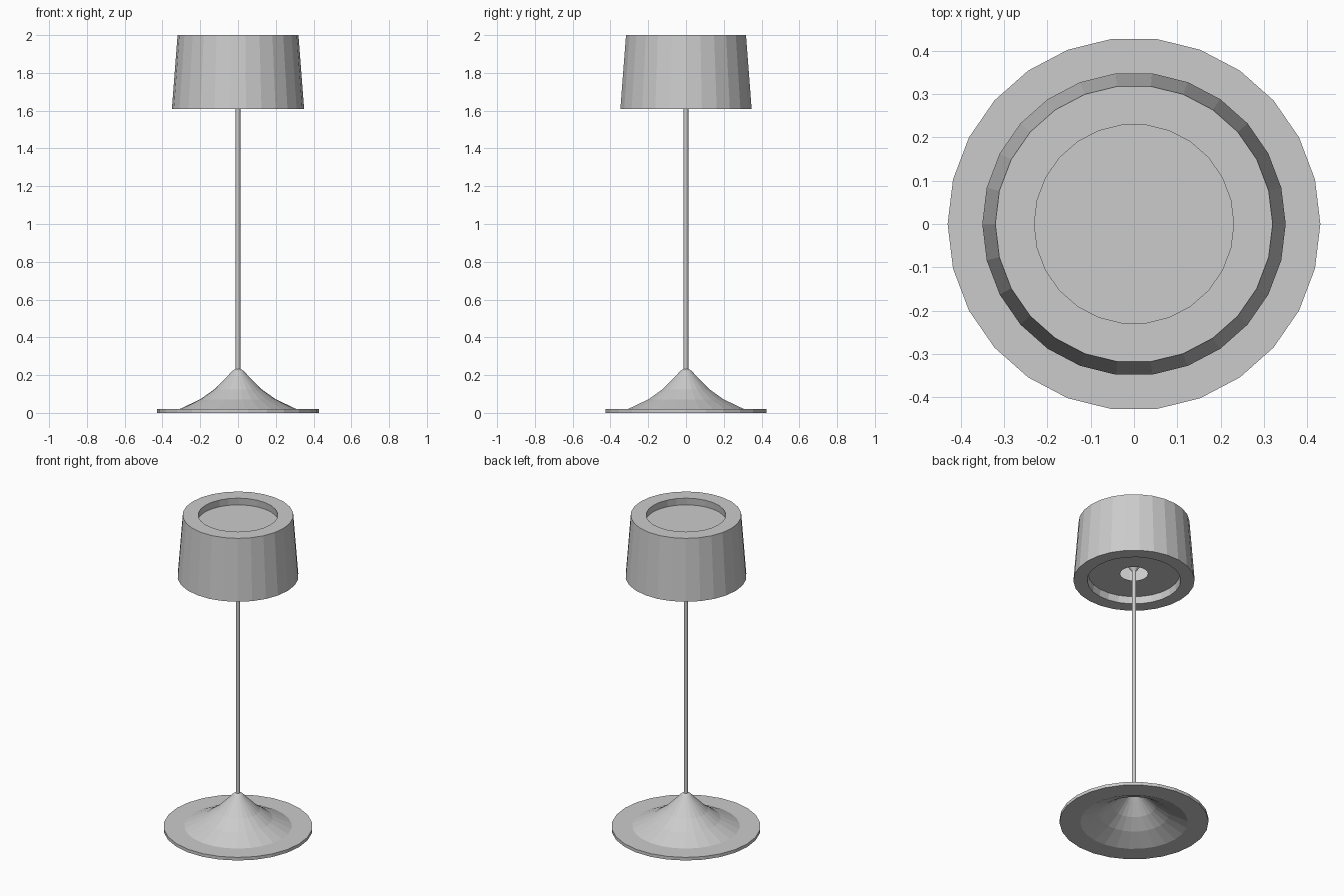
import bpy, bmesh
from math import cos, sin, tau

if "Cube" in bpy.data.objects:
    bpy.data.objects.remove(bpy.data.objects["Cube"])


def lathe(name, profile, sides=26, closed=False):
    """Revolve (radius, z) points around z; radius 0 becomes a single pole point."""
    bm = bmesh.new()
    rings = []
    for r, z in profile:
        if r == 0:
            rings.append([bm.verts.new((0, 0, z))] * sides)
        else:
            rings.append([bm.verts.new((r * cos(tau * i / sides), r * sin(tau * i / sides), z))
                          for i in range(sides)])
    pairs = list(zip(rings, rings[1:]))
    if closed:
        pairs.append((rings[-1], rings[0]))
    for a, b in pairs:
        for i in range(sides):
            j = (i + 1) % sides
            corners = list(dict.fromkeys([a[i], a[j], b[j], b[i]]))
            bm.faces.new(corners)
    # merge coplanar wedges of flat discs and rims left separate; only orient normals
    bmesh.ops.recalc_face_normals(bm, faces=bm.faces[:])
    mesh = bpy.data.meshes.new(name)
    bm.to_mesh(mesh)
    bm.free()
    obj = bpy.data.objects.new(name, mesh)
    bpy.context.collection.objects.link(obj)
    return obj


# Base: flat rim rising into a concave cone, hollow underneath
cone = [(0.31, 0.02), (0.20, 0.072), (0.125, 0.125), (0.06, 0.19), (0.03, 0.222), (0.013, 0.233)]
under = [(r, z - 0.02) for r, z in reversed(cone)]
lathe("base", [(0.43, 0.0), (0.43, 0.02)] + cone + under, closed=True)

# Thin upright pole
lathe("pole", [(0, 0.215), (0.013, 0.215), (0.013, 1.68), (0, 1.68)], sides=12)

# Thick tapered shade, open through the middle
lathe("shade", [(0.35, 1.61), (0.32, 2.0), (0.23, 2.0), (0.27, 1.61)], closed=True)

# Recessed diffuser discs; the lower one has a hole around the pole
lathe("upper_diffuser", [(0, 1.955), (0.2346, 1.955)])
lathe("lower_diffuser", [(0.08, 1.655), (0.2654, 1.655)])

# Small bulb inside the shade on top of the pole
lathe("bulb", [(0.013, 1.67), (0.03, 1.695), (0.045, 1.73), (0.05, 1.76),
               (0.04, 1.79), (0.02, 1.808), (0, 1.812)], sides=12)
